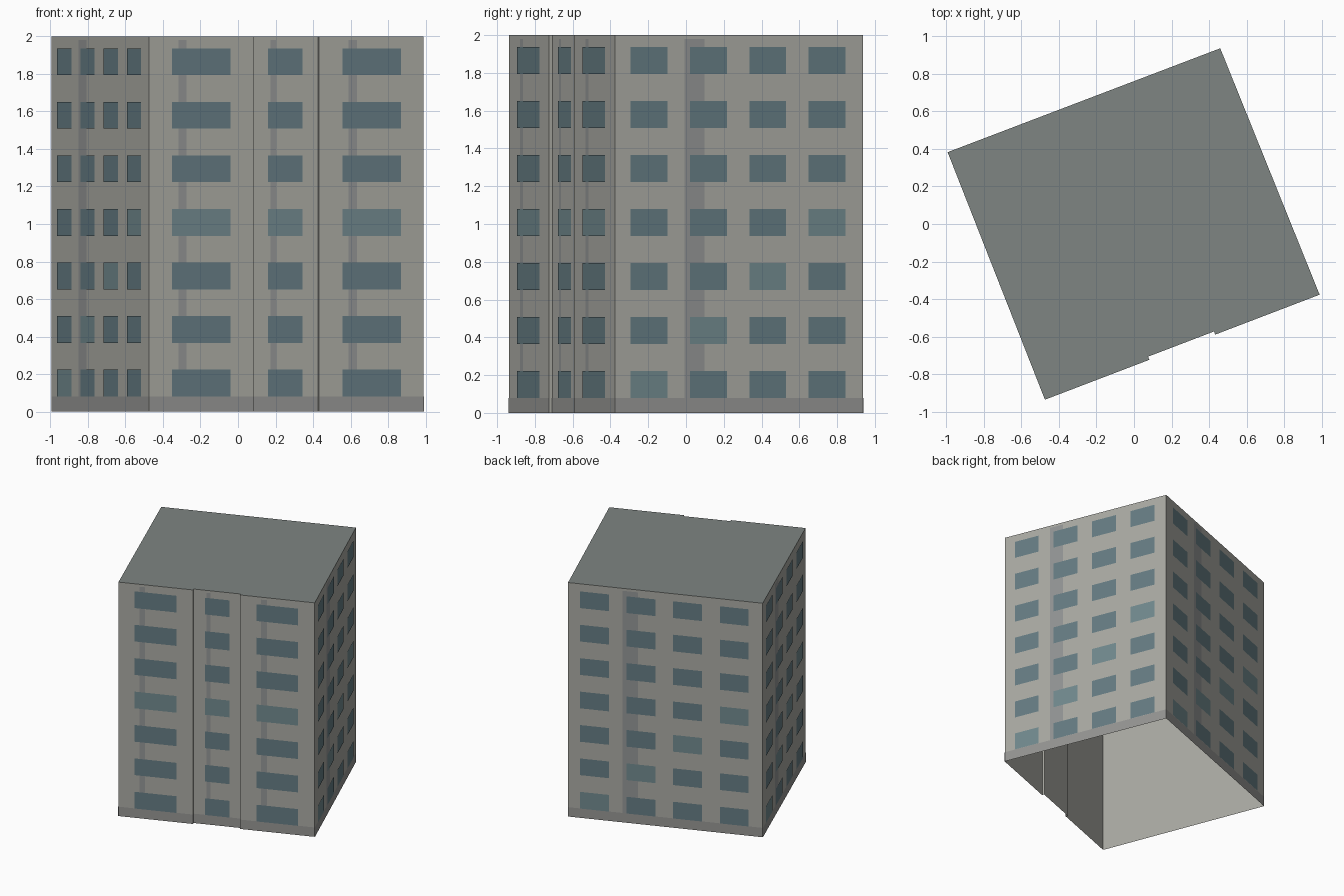
import bpy
import bmesh
from mathutils import Vector

if "Cube" in bpy.data.objects:
    bpy.data.objects.remove(bpy.data.objects["Cube"])

H, FLOORS, RECESS, BASE = 2.0, 7, 0.018, 0.08
FLOOR_H = H / FLOORS


def material(name, rgb):
    m = bpy.data.materials.new(name)
    m.diffuse_color = (*rgb, 1)
    m.use_nodes = True
    m.node_tree.nodes["Principled BSDF"].inputs["Base Color"].default_value = m.diffuse_color
    return m


WALL = material("wall", (0.40, 0.40, 0.365))
ROOF = material("roof", (0.21, 0.235, 0.225))
STAIN = material("stain", (0.29, 0.30, 0.30))
PLINTH = material("plinth", (0.30, 0.30, 0.29))
GLASS = material("glass", (0.13, 0.20, 0.225))
PALE = material("pale_glass", (0.165, 0.25, 0.27))


def finish(bm, name, mat):
    me = bpy.data.meshes.new(name)
    bm.to_mesh(me)
    bm.free()
    me.materials.append(mat)
    bpy.context.collection.objects.link(bpy.data.objects.new(name, me))


def panel(bm, a, b, u0, u1, z0, z1, off=0.0):
    """Upright rectangle on the wall from a to b, pushed outwards by off."""
    d = b - a
    n = Vector((d.y, -d.x)).normalized() * off
    p, q = a + d * u0 + n, a + d * u1 + n
    bm.faces.new([bm.verts.new((v.x, v.y, z))
                  for v, z in ((p, z0), (q, z0), (q, z1), (p, z1))])


# Footprint, counter-clockwise from the front left corner
D, C = Vector((-0.475, -0.937)), Vector((0.99, -0.377))
B, A = Vector((0.46, 0.937)), Vector((-0.994, 0.383))
run = C - D
inward = Vector((-run.y, run.x)).normalized() * RECESS
E, F = D + run * 0.38, D + run * 0.62
Ei, Fi = E + inward, F + inward
outline = [D, E, Ei, Fi, F, C, B, A]

# Walls, open at the bottom
bm = bmesh.new()
for p, q in zip(outline, outline[1:] + outline[:1]):
    panel(bm, p, q, 0, 1, 0, H)
bmesh.ops.remove_doubles(bm, verts=bm.verts, dist=1e-5)
finish(bm, "walls", WALL)

# Flat roof
bm = bmesh.new()
bm.faces.new([bm.verts.new((p.x, p.y, H)) for p in outline])
finish(bm, "roof", ROOF)

# Facades: start, end, window centres, half width, column shift of pale panes
four = [0.137 + 0.239 * i for i in range(4)]
facades = [
    (D, E, [0.5], 0.28, 3), (Ei, Fi, [0.5], 0.26, 3), (F, C, [0.5], 0.28, 3),
    (C, B, four, 0.074, 0), (B, A, four, 0.074, 0), (A, D, four, 0.074, 0),
]
glass, pale, stain, plinth = (bmesh.new() for _ in range(4))
for a, b, centres, half, shift in facades:
    panel(plinth, a, b, 0, 1, 0, BASE, 0.002)
    panel(stain, a, b, 0.28, 0.36, BASE, 1.98, 0.002)
    for col, u in enumerate(centres):
        for floor in range(FLOORS):
            z = (floor + 0.28) * FLOOR_H
            target = pale if floor == col + shift else glass
            panel(target, a, b, u - half, u + half, z, z + 0.5 * FLOOR_H, 0.004)

# Surface details
finish(glass, "windows", GLASS)
finish(pale, "pale_windows", PALE)
finish(stain, "wall_streaks", STAIN)
finish(plinth, "base_band", PLINTH)
